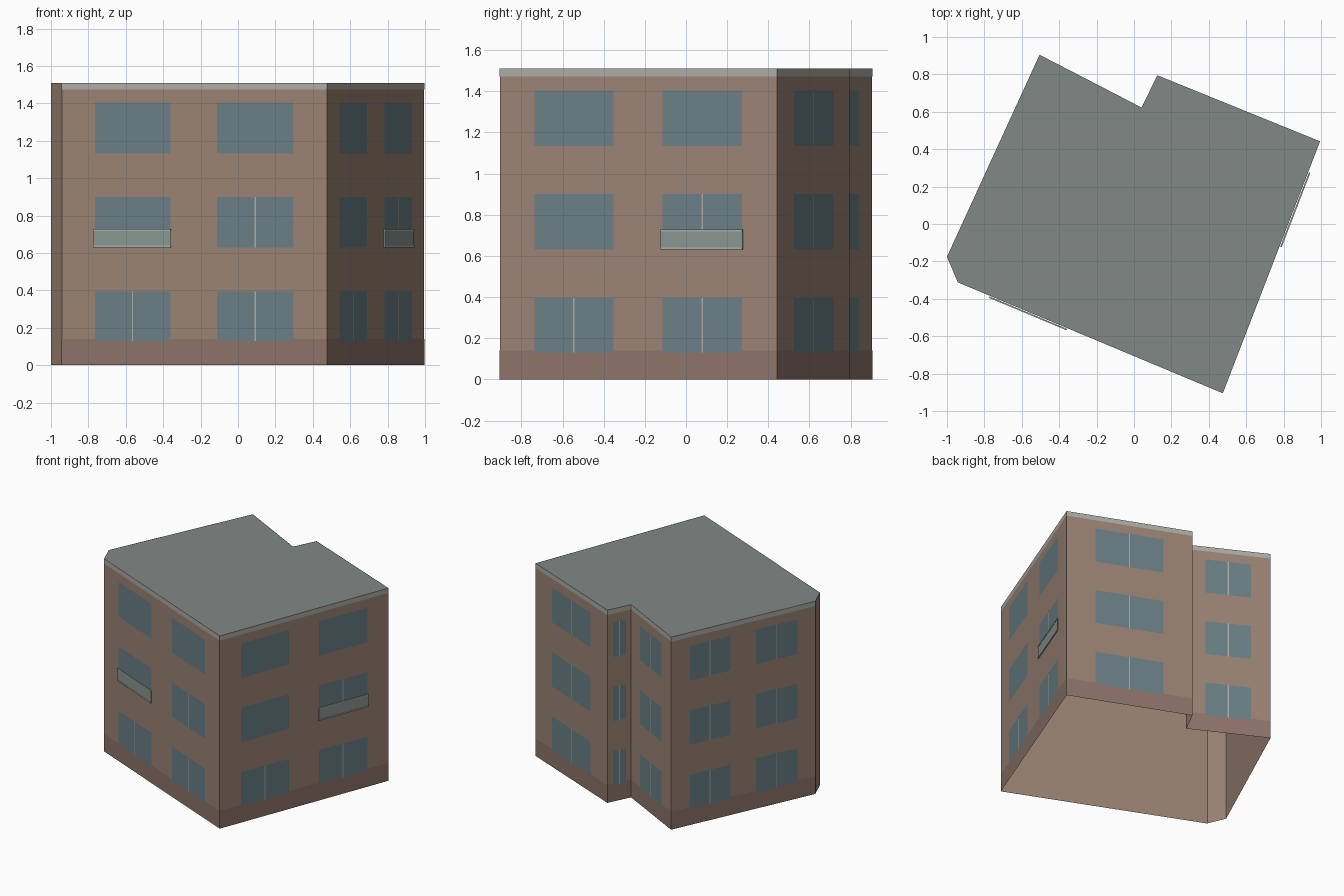
import bpy
from mathutils import Vector

if "Cube" in bpy.data.objects:
    bpy.data.objects.remove(bpy.data.objects["Cube"])

# Footprint, counter-clockwise: front-left, front-right, right-back, notch, back-left, chamfer
PLAN = [(-0.942, -0.312), (0.475, -0.905), (0.995, 0.442), (0.125, 0.795),
        (0.04, 0.623), (-0.505, 0.905), (-1.0, -0.175)]
HEIGHT = 1.51
FLOORS = [(0.13, 0.395), (0.63, 0.9), (1.133, 1.405)]
DOUBLE = [(0.125, 0.41), (0.587, 0.874)]
SINGLE = [(0.23, 0.77)]


def material(name, rgb):
    mat = bpy.data.materials.new(name)
    mat.diffuse_color = (*rgb, 1)
    mat.use_nodes = True
    mat.node_tree.nodes["Principled BSDF"].inputs["Base Color"].default_value = mat.diffuse_color
    return mat


WALL = material("brick", (0.33, 0.23, 0.175))
BASE = material("base", (0.27, 0.175, 0.145))
GLASS = material("glass", (0.145, 0.216, 0.242))
TRIM = material("trim", (0.42, 0.42, 0.385))
ROOF = material("roof", (0.22, 0.25, 0.237))
PANEL = material("balcony_panel", (0.25, 0.31, 0.29))


def mesh_object(name, verts, faces, mat):
    me = bpy.data.meshes.new(name)
    me.from_pydata(verts, [], faces)
    me.materials.append(mat)
    ob = bpy.data.objects.new(name, me)
    bpy.context.collection.objects.link(ob)
    return ob


class Side:
    """Places parts on one wall by fraction u along it, height z and outward offset."""

    def __init__(self, i):
        self.a = Vector((*PLAN[i], 0))
        self.d = Vector((*PLAN[(i + 1) % len(PLAN)], 0)) - self.a
        self.n = Vector((self.d.y, -self.d.x, 0)).normalized()

    def point(self, u, z, off):
        return self.a + self.d * u + self.n * off + Vector((0, 0, z))

    def quad(self, name, u0, u1, z0, z1, off, mat):
        v = [self.point(u, z, off) for u, z in ((u0, z0), (u1, z0), (u1, z1), (u0, z1))]
        return mesh_object(name, v, [(0, 1, 2, 3)], mat)

    def box(self, name, u0, u1, z0, z1, o0, o1, mat):
        v = [self.point(u, z, o) for o in (o0, o1)
             for u, z in ((u0, z0), (u1, z0), (u1, z1), (u0, z1))]
        f = [(3, 2, 1, 0), (4, 5, 6, 7), (0, 1, 5, 4), (1, 2, 6, 5), (2, 3, 7, 6), (3, 0, 4, 7)]
        return mesh_object(name, v, f, mat)


# Wall shell, open underneath, and flat roof
n = len(PLAN)
ring = [(x, y, 0) for x, y in PLAN] + [(x, y, HEIGHT) for x, y in PLAN]
mesh_object("walls", ring, [(i, (i + 1) % n, (i + 1) % n + n, i + n) for i in range(n)], WALL)
mesh_object("roof", ring[n:], [tuple(range(n))], ROOF)

# Facades: wall index, bays, whether it is a street side
for i, bays, street in ((0, DOUBLE, True), (1, DOUBLE, True), (2, SINGLE, False),
                        (3, SINGLE, False), (4, SINGLE, False), (5, DOUBLE, False)):
    side = Side(i)
    side.quad("plinth", 0, 1, 0, 0.14, 0.001, BASE)
    side.quad("roof_band", 0, 1, 1.473, HEIGHT, 0.001, TRIM)
    half = 0.004 / side.d.length
    for b, (u0, u1) in enumerate(bays):
        for f, (z0, z1) in enumerate(FLOORS):
            side.quad("window", u0, u1, z0, z1, 0.002, GLASS)
            # street sides have plain panes on the top floor and one on the middle floor
            plain = street and (f == 2 or (f == 1 and (i, b) in ((0, 0), (1, 0))))
            if not plain:
                m = (u0 + u1) / 2
                side.quad("mullion", m - half, m + half, z0, z1, 0.003, TRIM)

# Shallow balcony rails on the middle floor
for i, bay in ((0, 0), (1, 1)):
    side = Side(i)
    u0, u1 = DOUBLE[bay][0] - 0.004, DOUBLE[bay][1] + 0.004
    side.box("balcony_panel", u0, u1, 0.637, 0.72, 0.004, 0.010, PANEL)
    side.box("balcony_top_rail", u0, u1, 0.718, 0.728, 0.004, 0.012, TRIM)
    side.box("balcony_bottom_rail", u0, u1, 0.63, 0.64, 0.004, 0.012, TRIM)
